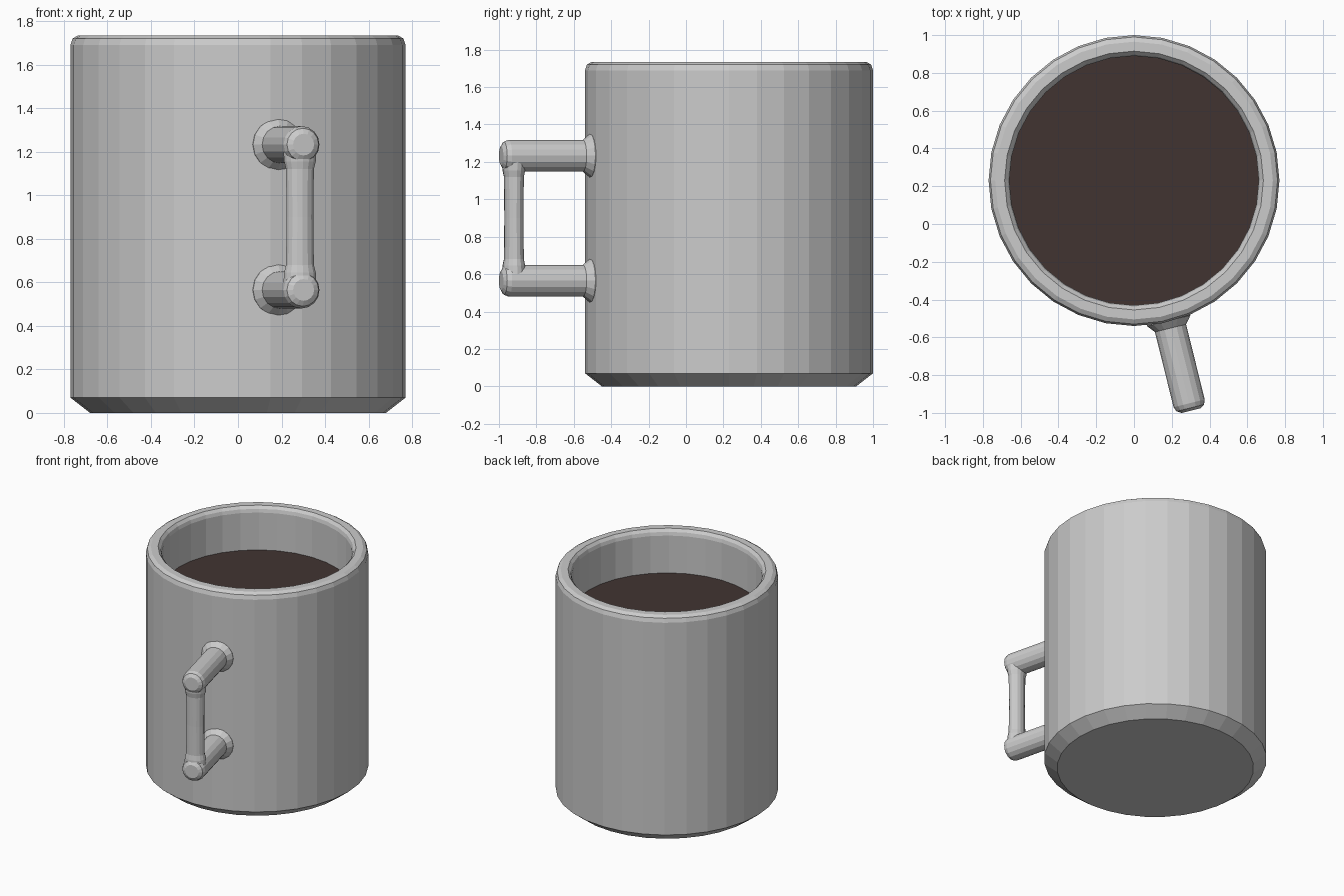
import bpy, bmesh
from math import sin, cos, tau, radians
from mathutils import Matrix, Vector

if "Cube" in bpy.data.objects:
    bpy.data.objects.remove(bpy.data.objects["Cube"])

CENTRE = Vector((0, 0.23, 0))
HANDLE = Matrix.Translation(CENTRE) @ Matrix.Rotation(radians(13.9), 4, 'Z')


def lathe(name, profile, sides, matrix, cap_end=True):
    """Revolve (radius, height) points round local z; cap both ends."""
    bm = bmesh.new()
    rings = [[bm.verts.new((r * cos(tau * i / sides), r * sin(tau * i / sides), h))
              for i in range(sides)] for r, h in profile]
    for a, b in zip(rings, rings[1:]):
        for i in range(sides):
            j = (i + 1) % sides
            bm.faces.new((a[i], a[j], b[j], b[i]))
    bm.faces.new(rings[0][::-1])
    if cap_end:
        bm.faces.new(rings[-1])
    bm.transform(matrix)
    mesh = bpy.data.meshes.new(name)
    bm.to_mesh(mesh)
    bm.free()
    obj = bpy.data.objects.new(name, mesh)
    bpy.context.collection.objects.link(obj)
    return obj


# Mug body: chamfered foot, rounded lip, hollow inside
lathe("mug_body", [(0.68, 0), (0.77, 0.07), (0.77, 1.69), (0.76, 1.72), (0.735, 1.735),
                   (0.685, 1.735), (0.667, 1.715), (0.66, 1.69), (0.66, 0.1)],
      32, Matrix.Translation(CENTRE))

# Coffee surface
coffee = lathe("coffee", [(0.66, 1.38), (0.66, 1.405)], 32, Matrix.Translation(CENTRE))
mat = bpy.data.materials.new("coffee_brown")
mat.diffuse_color = (0.053, 0.034, 0.031, 1)
mat.use_nodes = True
mat.node_tree.nodes["Principled BSDF"].inputs["Base Color"].default_value = mat.diffuse_color
coffee.data.materials.append(mat)

# Handle posts: flared where they meet the mug, rounded at the outer end
post = [(0.118, 0.74), (0.118, 0.765), (0.085, 0.805), (0.085, 1.215),
        (0.075, 1.24), (0.05, 1.255)]
for name, z in (("handle_post_lower", 0.565), ("handle_post_upper", 1.233)):
    lathe(name, post, 16, HANDLE @ Matrix.Translation((0, 0, z))
          @ Matrix.Rotation(radians(90), 4, 'X'))

# Upright grip joining the posts, slightly flattened and flared at its ends
grip = [(0.08, 0.565), (0.075, 0.645), (0.066, 0.68), (0.063, 0.9),
        (0.066, 1.12), (0.075, 1.155), (0.08, 1.233)]
lathe("handle_grip", grip, 16, HANDLE @ Matrix.Translation((0, -1.185, 0))
      @ Matrix.Diagonal((1, 0.8, 1, 1)))
